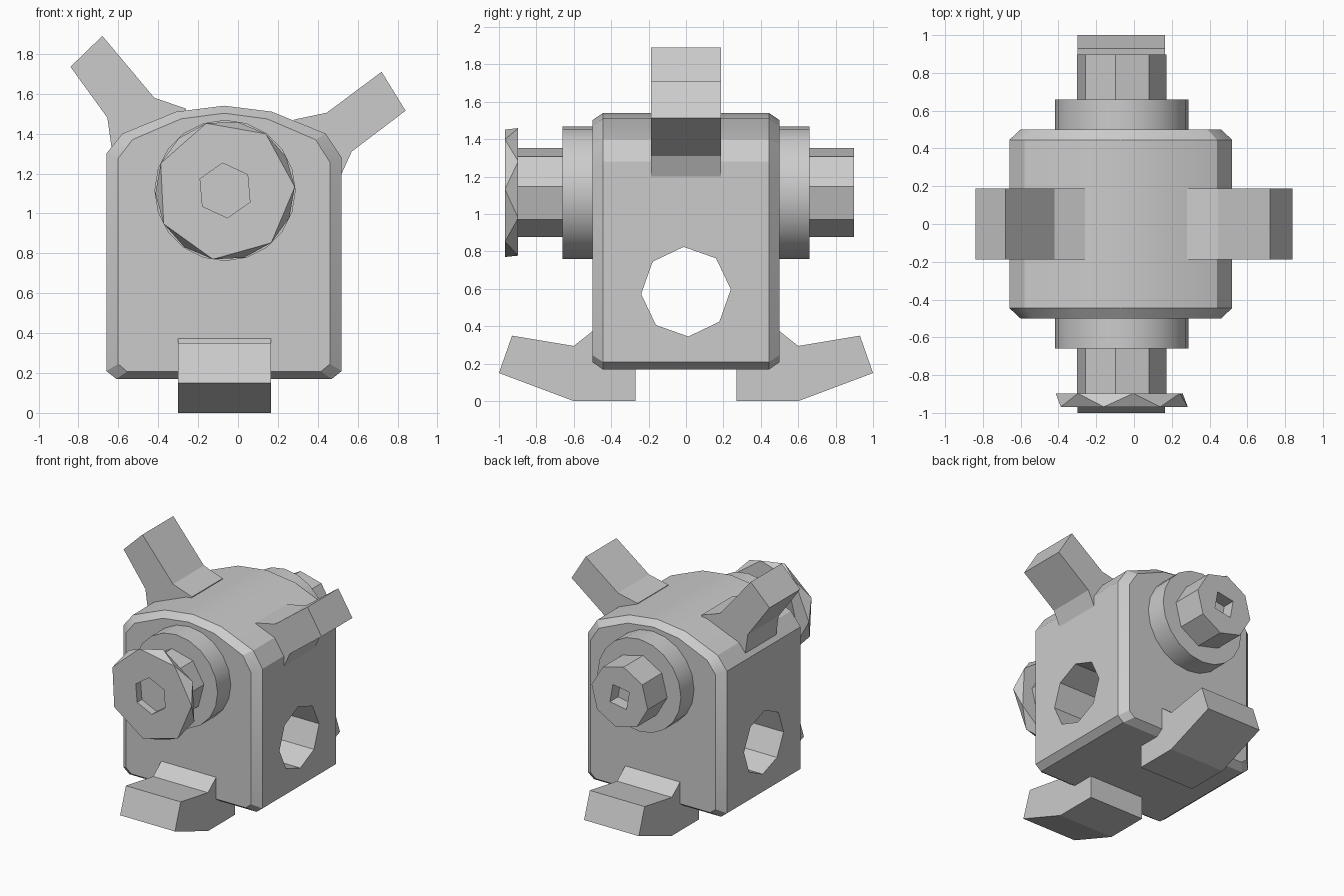
import bpy, bmesh, math

old = bpy.data.objects.get("Cube")
if old:
    bpy.data.objects.remove(old, do_unlink=True)

GREY = (0.6, 0.6, 0.6, 1.0)
mat = bpy.data.materials.new("plain grey")
mat.use_nodes = True
mat.diffuse_color = GREY
bsdf = next(n for n in mat.node_tree.nodes if n.type == 'BSDF_PRINCIPLED')
bsdf.inputs["Base Color"].default_value = GREY

CX, HUB_Z = -0.065, 1.115


def ring_y(points, y):
    return [(x, y, z) for x, z in points]


def ring_x(points, x):
    return [(x, y, z) for y, z in points]


def polygon(cx, cz, radius, sides, phase=0.0):
    angles = [math.radians(phase + 360 * i / sides) for i in range(sides)]
    return [(cx + radius * math.cos(a), cz + radius * math.sin(a)) for a in angles]


def loft(name, rings, zigzag=False):
    """Closed solid through equal-length rings; zigzag joins with triangles."""
    bm = bmesh.new()
    loops = [[bm.verts.new(p) for p in ring] for ring in rings]
    n = len(loops[0])
    for a, b in zip(loops, loops[1:]):
        for i in range(n):
            j = (i + 1) % n
            if zigzag:
                bm.faces.new((a[i], a[j], b[i]))
                bm.faces.new((b[i], a[j], b[j]))
            else:
                bm.faces.new((a[i], a[j], b[j], b[i]))
    bm.faces.new(loops[0])
    bm.faces.new(loops[-1])
    bmesh.ops.recalc_face_normals(bm, faces=bm.faces)
    mesh = bpy.data.meshes.new(name)
    bm.to_mesh(mesh)
    bm.free()
    mesh.materials.append(mat)
    obj = bpy.data.objects.new(name, mesh)
    bpy.context.collection.objects.link(obj)
    return obj


def cut(obj, cutter):
    """Subtract the cutter, keep the result and remove the cutter."""
    mod = obj.modifiers.new("cut", 'BOOLEAN')
    mod.operation = 'DIFFERENCE'
    mod.solver = 'EXACT'
    mod.object = cutter
    bpy.context.view_layer.update()
    graph = bpy.context.evaluated_depsgraph_get()
    mesh = bpy.data.meshes.new_from_object(obj.evaluated_get(graph))
    obj.modifiers.clear()
    obj.data = mesh
    bpy.data.objects.remove(cutter, do_unlink=True)


def smooth(obj, degrees):
    bpy.ops.object.select_all(action='DESELECT')
    obj.select_set(True)
    bpy.context.view_layer.objects.active = obj
    bpy.ops.object.shade_smooth_by_angle(angle=math.radians(degrees))


# Body: domed block with chamfered front and back rims
outline = [(-0.61, 0.17), (0.47, 0.17), (0.52, 0.21), (0.52, 1.28), (0.44, 1.40),
           (0.17, 1.51), (-0.07, 1.54), (-0.31, 1.51), (-0.58, 1.40), (-0.66, 1.30),
           (-0.66, 0.21)]
inner = [(-0.07 + (x + 0.07) * 0.9, 0.855 + (z - 0.855) * 0.945) for x, z in outline]
body = loft("body", [ring_y(inner, -0.5), ring_y(outline, -0.445),
                     ring_y(outline, 0.445), ring_y(inner, 0.5)])

# Eight-sided tunnel from side to side
tunnel = polygon(0, 0.585, 0.24, 8, 3)
cut(body, loft("tunnel_cutter", [ring_x(tunnel, -1), ring_x(tunnel, 1)]))
smooth(body, 26)

# Round hubs and narrow bosses on front and back
hub = polygon(CX, HUB_Z, 0.354, 20)
boss = polygon(CX, HUB_Z, 0.24, 8, 8)
bosses = {}
for side, s in (("front", -1), ("back", 1)):
    smooth(loft(side + "_hub", [ring_y(hub, s * 0.45), ring_y(hub, s * 0.66)]), 30)
    bosses[side] = loft(side + "_boss", [ring_y(boss, s * 0.6), ring_y(boss, s * 0.897)])

# Square socket in the back boss
socket = polygon(CX, HUB_Z, 0.1, 4, 55)
cut(bosses["back"], loft("socket_cutter", [ring_y(socket, 0.8), ring_y(socket, 1.1)]))

# Twisted seven-sided front flange with a six-sided socket
step = 360 / 7
flange = loft("front_flange",
              [ring_y(polygon(CX, HUB_Z, 0.35, 7, -100), -0.968),
               ring_y(polygon(CX, HUB_Z, 0.35, 7, -100 + step / 2), -0.897)], zigzag=True)
hexagon = polygon(CX, HUB_Z, 0.138, 6, 35)
cut(flange, loft("hexagon_cutter", [ring_y(hexagon, -1.1), ring_y(hexagon, -0.91)]))

# Raised arms at the upper corners
right_arm = [(-0.84, 1.735), (-0.68, 1.89), (-0.42, 1.58), (-0.26, 1.525),
             (-0.35, 1.3), (-0.63, 1.3), (-0.655, 1.48)]
left_arm = [(0.84, 1.515), (0.72, 1.71), (0.445, 1.505), (0.28, 1.47),
            (0.3, 1.25), (0.52, 1.2), (0.57, 1.31)]
for name, profile in (("right_arm", right_arm), ("left_arm", left_arm)):
    loft(name, [ring_y(profile, -0.187), ring_y(profile, 0.187)])

# Upturned feet, mirrored front to back
foot = [(1.0, 0.15), (0.93, 0.35), (0.6, 0.295), (0.48, 0.39),
        (0.27, 0.25), (0.27, 0.0), (0.6, 0.0)]
for name, s in (("front_foot", -1), ("back_foot", 1)):
    profile = [(s * y, z) for y, z in foot]
    loft(name, [ring_x(profile, -0.3), ring_x(profile, 0.165)])
